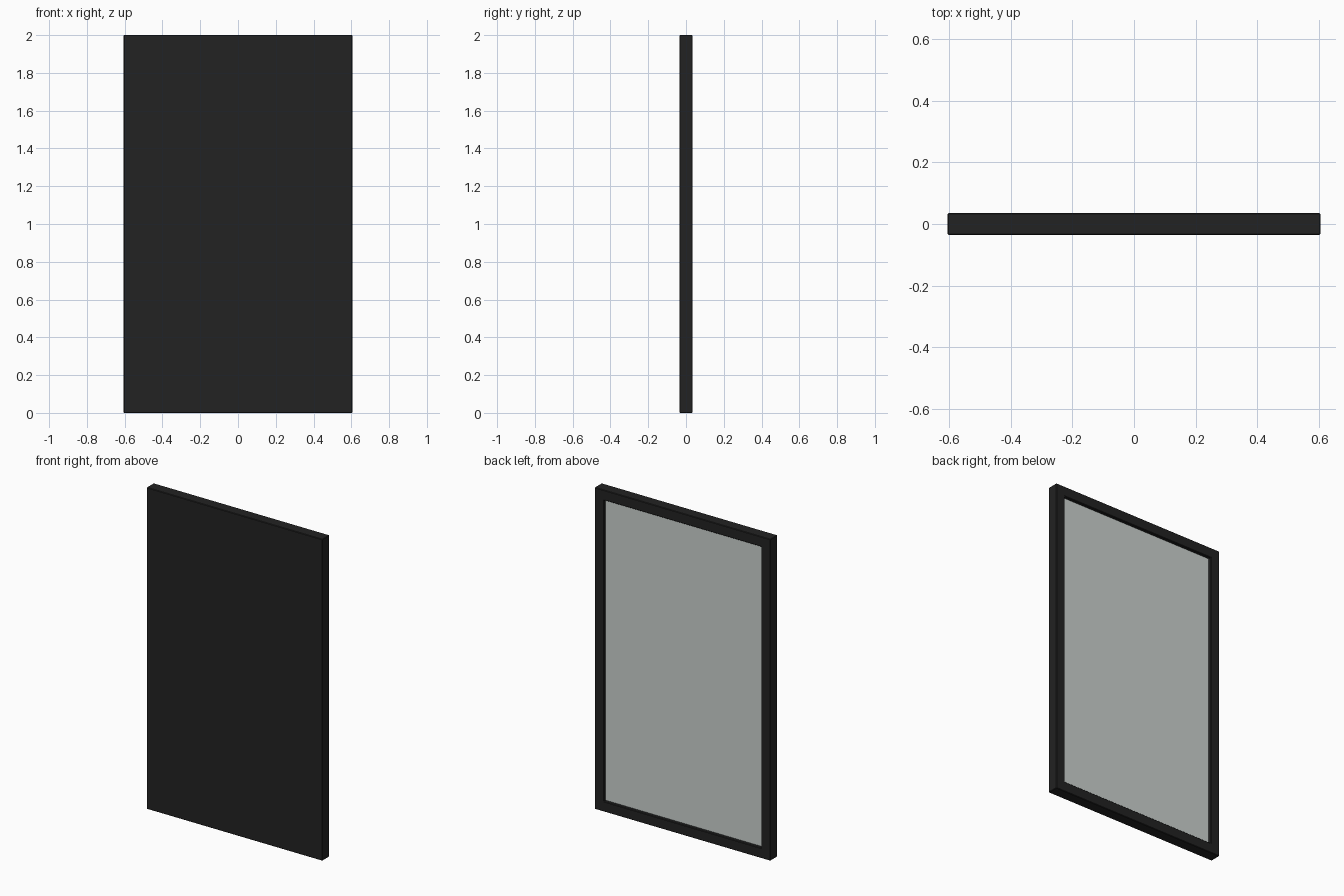
import bpy, bmesh
from mathutils import Vector

if "Cube" in bpy.data.objects:
    bpy.data.objects.remove(bpy.data.objects["Cube"])

W, D, H = 1.21, 0.07, 2.0      # overall size
RAIL, RECESS, PANE = 0.063, 0.02, 0.006


def material(name, rgb):
    m = bpy.data.materials.new(name)
    m.diffuse_color = (*rgb, 1)
    m.use_nodes = True
    m.node_tree.nodes["Principled BSDF"].inputs["Base Color"].default_value = m.diffuse_color
    return m


def box(name, size, centre, mat):
    bm = bmesh.new()
    bmesh.ops.create_cube(bm, size=1)
    bmesh.ops.scale(bm, vec=Vector(size), verts=bm.verts)
    bmesh.ops.translate(bm, vec=Vector(centre), verts=bm.verts)
    mesh = bpy.data.meshes.new(name)
    bm.to_mesh(mesh)
    bm.free()
    ob = bpy.data.objects.new(name, mesh)
    bpy.context.collection.objects.link(ob)
    mesh.materials.append(mat)
    return ob


black = material("black_paint", (0.016, 0.016, 0.016))
silver = material("mirror_silver", (0.60, 0.64, 0.62))

# Frame with solid front; the rear face is inset and sunk to seat the pane
frame = box("frame", (W, D, H), (0, 0, H / 2), black)
bm = bmesh.new()
bm.from_mesh(frame.data)
bm.normal_update()
rear = next(f for f in bm.faces if f.normal.y > 0.9)
bmesh.ops.inset_region(bm, faces=[rear], thickness=RAIL, use_even_offset=True)
sunk = bmesh.ops.extrude_discrete_faces(bm, faces=[rear])["faces"][0]
bmesh.ops.translate(bm, vec=Vector((0, -RECESS - PANE, 0)), verts=sunk.verts)
bm.to_mesh(frame.data)
bm.free()

# Fine softened edges
bevel = frame.modifiers.new("edge_bevel", 'BEVEL')
bevel.width = 0.003
bevel.segments = 1
bevel.limit_method = 'ANGLE'

# Mirror pane resting in the recess
box("mirror_pane", (W - 2 * RAIL, PANE, H - 2 * RAIL),
    (0, D / 2 - RECESS - PANE / 2, H / 2), silver)
